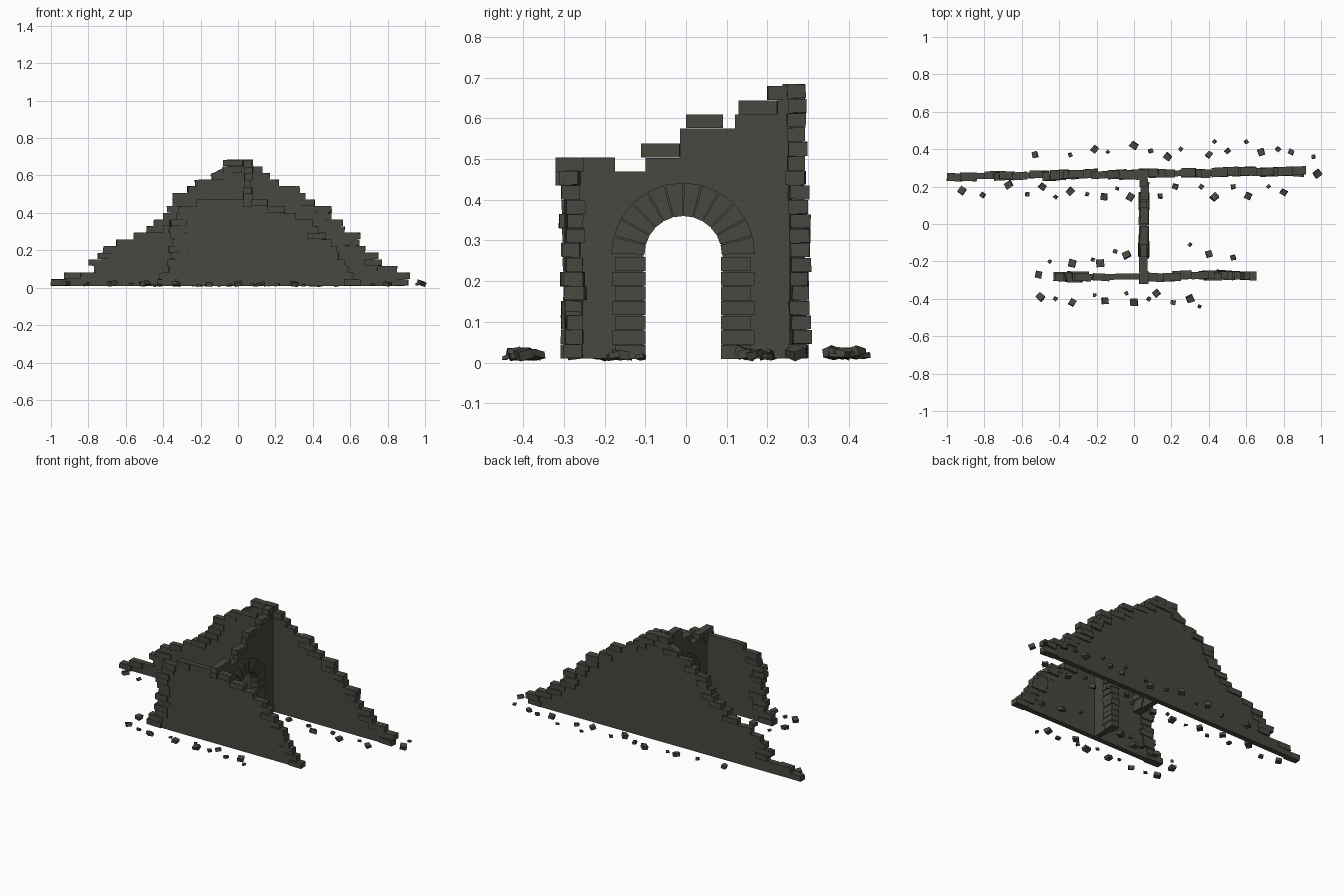
import bpy, bmesh, math, random
from mathutils import Matrix, Vector, Euler

if "Cube" in bpy.data.objects:
    bpy.data.objects.remove(bpy.data.objects["Cube"])

random.seed(4)
U = random.uniform
H = 0.0355                       # height of one stone course
Z0 = 0.01

stone = bpy.data.materials.new("dark_stone")
stone.diffuse_color = (0.065, 0.063, 0.052, 1)
stone.use_nodes = True
stone.node_tree.nodes["Principled BSDF"].inputs["Base Color"].default_value = stone.diffuse_color


def finish(bm, name):
    bmesh.ops.recalc_face_normals(bm, faces=bm.faces)
    me = bpy.data.meshes.new(name)
    bm.to_mesh(me)
    bm.free()
    me.materials.append(stone)
    ob = bpy.data.objects.new(name, me)
    bpy.context.collection.objects.link(ob)
    return ob


def add_prism(bm, pts, depth):
    """Extrude a closed outline of 3D points by the vector depth."""
    f = bm.faces.new([bm.verts.new(p) for p in pts])
    new = bmesh.ops.extrude_face_region(bm, geom=[f])["geom"]
    vs = [v for v in new if isinstance(v, bmesh.types.BMVert)]
    bmesh.ops.translate(bm, vec=depth, verts=vs)


def add_block(bm, loc, size, rot=(0, 0, 0), wobble=0.0):
    m = Matrix.LocRotScale(Vector(loc), Euler(rot), Vector(size))
    vs = bmesh.ops.create_cube(bm, size=1, matrix=m)["verts"]
    for v in vs:
        v.co += Vector((U(-1, 1), U(-1, 1), U(-1, 1))) * wobble


def stepped_wall(name, left, right, y_at, thick):
    """Wall core with stepped ends, and loose stones along every step."""
    n = len(left)
    side_r, side_l = [], []
    for i in range(n):
        a, b = Z0 + i * H, Z0 + (i + 1) * H
        side_r += [(right[i] - .02, a), (right[i] - .02, b)]
        side_l += [(left[i] + .02, a), (left[i] + .02, b)]
    outline = side_r + side_l[::-1]
    bm = bmesh.new()
    add_prism(bm, [(x, y_at(x) - thick / 2, z) for x, z in outline], (0, thick, 0))
    finish(bm, name + "_core")

    bm = bmesh.new()
    for i in range(n):
        for x, s in ((left[i], 1), (right[i], -1)):
            ln = U(.075, .11)
            xc = x + s * ln / 2
            add_block(bm, (xc, y_at(xc) + U(-.006, .006), Z0 + (i + .5) * H),
                      (ln, U(.038, .05), H * .96), (0, 0, U(-.07, .07)), .001)
    return finish(bm, name + "_edge_stones")


def back_y(x):
    return .268 + .014 * x


def front_y(x):
    return -.281 + .01 * x


# Long back wall, a stepped gable
stepped_wall("back_wall",
             [-1, -.93, -.77, -.80, -.75, -.72, -.65, -.56, -.49, -.45, -.40, -.38,
              -.35, -.35, -.27, -.23, -.14, -.08, -.08],
             [.91, .92, .85, .77, .75, .68, .65, .655, .57, .56, .50, .50,
              .41, .36, .33, .22, .17, .13, .08], back_y, .032)

# Shorter front wall
stepped_wall("front_wall",
             [-.43, -.42, -.37, -.38, -.36, -.37, -.35, -.36, -.37, -.36, -.33, -.32, -.22],
             [.655, .62, .59, .57, .54, .53, .50, .47, .43, .40, .31, .25, .16],
             front_y, .032)

# Cross wall with arched doorway
CX, CY, CZ, R = .053, -.007, .265, .097
outline = [(-.29, Z0), (-.29, .47), (-.10, .47), (-.10, .503), (-.015, .503),
           (-.015, .575), (.12, .575), (.12, .61), (.225, .61), (.225, .645),
           (.285, .645), (.285, Z0), (CY + R, Z0)]
for k in range(17):
    a = math.pi * k / 16
    outline.append((CY + R * math.cos(a), CZ + R * math.sin(a)))
outline.append((CY - R, Z0))
bm = bmesh.new()
add_prism(bm, [(CX - .017, y, z) for y, z in outline], (.034, 0, 0))
finish(bm, "cross_wall_core")

# Cap stones on the cross wall: y start, y end, z bottom
bm = bmesh.new()
for y0, y1, z in ((-.32, -.23, .435), (-.32, -.25, .47), (-.26, -.175, .47),
                  (-.11, -.015, .504), (0, .09, .576), (.13, .225, .61),
                  (.2, .29, .645)):
    add_block(bm, (CX + U(-.005, .005), (y0 + y1) / 2, z + .017),
              (U(.04, .05), y1 - y0, .034), (0, 0, U(-.06, .06)))
finish(bm, "cross_wall_cap_stones")

# Door jamb stones
bm = bmesh.new()
for i in range(7):
    for s in (-1, 1):
        w = .082 if i % 2 else .074
        add_block(bm, (CX + U(-.003, .003), CY + s * (.093 + w / 2), .026 + i * .036),
                  (U(.05, .06), w, .034))
finish(bm, "door_jamb_stones")

# Wedge stones of the arch
bm = bmesh.new()
N = 12
for k in range(N):
    a0 = math.pi * (k + .04) / N
    a1 = math.pi * (k + .96) / N
    w = U(.05, .06)
    pts = [(CX - w / 2, CY + r * math.cos(a), CZ + r * math.sin(a))
           for r, a in ((.095, a0), (.177, a0), (.177, a1), (.095, a1))]
    add_prism(bm, pts, (w, 0, 0))
finish(bm, "arch_stones")

# Tumbling stones about to fall
bm = bmesh.new()
add_block(bm, (.54, -.276, .125), (.09, .04, .034), (0, .6, 0))
add_block(bm, (-.1, .265, .61), (.09, .04, .034), (0, -.5, .05))
finish(bm, "tumbling_stones")

# Rubble on the ground along both sides of each wall
rows = [
    [(-.53, .37), (-.34, .37), (-.21, .40), (-.14, .385), (0, .42), (.09, .39), (.18, .36),
     (.25, .40), (.40, .37), (.43, .44), (.50, .39), (.60, .44), (.68, .385), (.77, .40),
     (.84, .385), (.96, .36), (.98, .27)],
    [(-.92, .18), (-.81, .155), (-.67, .21), (-.57, .16), (-.49, .20), (-.42, .145),
     (-.34, .175), (-.25, .16), (-.16, .145), (-.09, .19), (-.02, .145), (.14, .15),
     (.22, .20), (.36, .20), (.43, .145), (.53, .20), (.61, .15), (.72, .20), (.80, .17)],
    [(-.51, -.27), (-.45, -.20), (-.33, -.21), (-.22, -.19), (-.18, -.21), (-.10, -.145),
     (-.04, -.165), (.30, -.11), (.40, -.16), (.53, -.18)],
    [(-.50, -.39), (-.42, -.40), (-.33, -.42), (-.21, -.38), (-.155, -.41), (-.04, -.37),
     (0, -.42), (.08, -.40), (.12, -.37), (.21, -.42), (.30, -.40), (.35, -.44)]]
for name, row in zip(("back_outer", "back_inner", "front_inner", "front_outer"), rows):
    bm = bmesh.new()
    for i, (x, y) in enumerate(row):
        s = U(.028, .04) if i % 2 == 0 else U(.016, .026)
        add_block(bm, (x, y, .008 + s * .4), (s, s * U(.8, 1.1), s * .6),
                  (U(-.3, .3), U(-.3, .3), U(0, 3.1)), .002)
    low = min(v.co.z for v in bm.verts)
    bmesh.ops.translate(bm, vec=(0, 0, .003 - low), verts=bm.verts)
    finish(bm, name + "_rubble")
